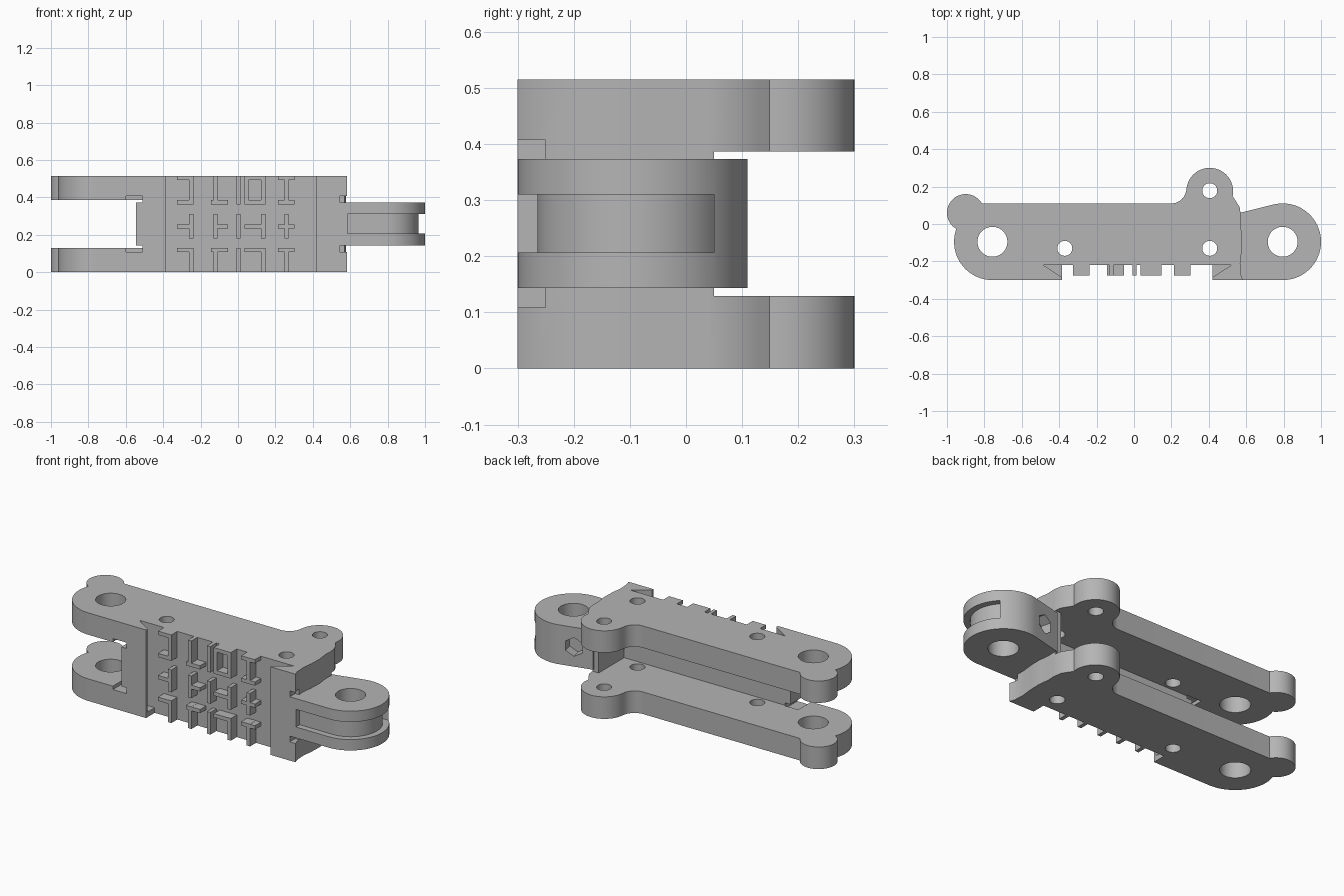
import bpy, bmesh
from math import sin, cos, radians
from mathutils import Vector

cube = bpy.data.objects.get("Cube")
if cube:
    bpy.data.objects.remove(cube, do_unlink=True)

grey = bpy.data.materials.new("plain_grey")
grey.use_nodes = True
colour = (0.46, 0.46, 0.46, 1)
grey.diffuse_color = colour
grey.node_tree.nodes["Principled BSDF"].inputs["Base Color"].default_value = colour

HEIGHT = 0.515
PLATE_LOW, PLATE_HIGH = 0.129, 0.387
FLOOR = -0.22
FORK = (-0.757, -0.095)
LUG = (0.795, -0.095)
ROUND = 0.205


def arc(centre, r, start, end, n=24):
    steps = [radians(start + (end - start) * i / n) for i in range(n + 1)]
    return [(centre[0] + r * cos(a), centre[1] + r * sin(a)) for a in steps]


def finish(name, bm):
    bmesh.ops.recalc_face_normals(bm, faces=bm.faces)
    mesh = bpy.data.meshes.new(name)
    bm.to_mesh(mesh)
    bm.free()
    mesh.materials.append(grey)
    ob = bpy.data.objects.new(name, mesh)
    bpy.context.collection.objects.link(ob)
    return ob


def add_prism(bm, outline, z0, z1):
    face = bm.faces.new([bm.verts.new((x, y, z0)) for x, y in outline])
    out = bmesh.ops.extrude_face_region(bm, geom=[face])
    top = [v for v in out["geom"] if isinstance(v, bmesh.types.BMVert)]
    bmesh.ops.translate(bm, verts=top, vec=(0, 0, z1 - z0))


def prism(name, outline, z0, z1):
    bm = bmesh.new()
    add_prism(bm, outline, z0, z1)
    return finish(name, bm)


def rect(x0, x1, y0, y1):
    return [(x0, y0), (x1, y0), (x1, y1), (x0, y1)]


def combine(target, other, operation="DIFFERENCE"):
    other.hide_render = True
    mod = target.modifiers.new("cut", "BOOLEAN")
    mod.operation = operation
    mod.solver = "EXACT"
    mod.object = other
    bpy.context.view_layer.objects.active = target
    bpy.ops.object.modifier_apply(modifier=mod.name)
    bpy.data.objects.remove(other, do_unlink=True)


def drill(target, centre, r):
    combine(target, prism("drill", arc(centre, r, 0, 352.5, 47), -0.1, 0.7))


# Body: side outline extruded over the full height
outline = [(-0.385, -0.30), (-0.385, FLOOR), (0.42, FLOOR), (0.42, -0.30),
           (0.582, -0.30), (0.572, -0.27), (0.568, -0.21), (0.576, -0.14),
           (0.578, -0.07), (0.57, -0.005), (0.572, 0.04), (0.565, 0.09), (0.54, 0.13)]
outline += arc((0.405, 0.175), 0.125, -12, 180, 36)
outline += arc((0.2, 0.19), 0.08, 0, -90, 12)
outline += arc((-0.9, 0.06), 0.1, 30, 235)
outline += arc(FORK, ROUND, 160, 270)
body = prism("link_body", outline, 0, HEIGHT)

# Gap between the two side plates, leaving the front web and end block
gap = [(-1.1, -0.4), (-0.545, -0.4), (-0.545, -0.185), (0.53, -0.185),
       (0.53, 0.05), (1.1, 0.05), (1.1, 0.5), (-1.1, 0.5)]
combine(body, prism("gap", gap, PLATE_LOW, PLATE_HIGH))

# Pin and screw holes
drill(body, FORK, 0.08)
for spot in [(-0.37, -0.13), (0.405, -0.13), (0.405, 0.178)]:
    drill(body, spot, 0.04)

# Undercut grooves on both sides of the front recess, closed at the bottom
groove = [(-0.37, FLOOR), (-0.485, FLOOR), (-0.385, -0.285), (-0.37, -0.285)]
for points in (groove, [(0.035 - x, y) for x, y in groove]):
    combine(body, prism("undercut", points, 0.03, 0.6))

# Small corner notches
for z in (0.109, 0.373):
    combine(body, prism("notch", rect(-0.6, -0.51, -0.4, -0.18), z, z + 0.034))
    combine(body, prism("notch", rect(0.545, 0.7, -0.4, -0.25), z, z + 0.034))

# Hinge lug with a grooved rim around an inner drum
lug_outline = [(0.56, 0.058), (0.56, -0.30)] + arc(LUG, ROUND, -90, 104, 40)
lug = prism("hinge_lug", lug_outline, 0.143, 0.373)
rim = [(0.585, -0.265)] + arc(LUG, 0.17, -90, 58.5, 32)
rim += [(1.1, 0.05), (1.1, -0.4), (0.585, -0.4)]
combine(lug, prism("rim_groove", rim, 0.207, 0.31))
drill(lug, LUG, 0.08)

# Hexagonal nut pocket in the sloping back of the lug
bm = bmesh.new()
bmesh.ops.create_cone(bm, cap_ends=True, segments=6, radius1=0.055, radius2=0.055, depth=0.12)
pocket = finish("nut_pocket", bm)
pocket.rotation_euler = Vector((-0.24, 0.97, 0)).to_track_quat("Z", "Y").to_euler()
pocket.location = (0.665, 0.085, 0.258)
bpy.context.view_layer.update()
combine(lug, pocket)
combine(body, lug, "UNION")

# Raised bar pattern on the front recess: bottom and top, uprights, crossbars
W = 0.011
columns = [(-0.325, -0.239), (-0.145, -0.053), (0.035, 0.146), (0.213, 0.302)]
uprights = [-0.25, -0.12, 0.003, 0.135, 0.26]
rows = [(0, 0.13, uprights, [0.118]),
        (0.18, 0.31, uprights, [0.245]),
        (0.363, HEIGHT, uprights + [0.046], [0.374, HEIGHT - W])]
bm = bmesh.new()
for low, high, posts, bars in rows:
    for x in posts:
        add_prism(bm, rect(x - W, x + W, -0.275, FLOOR + 0.005), low, high)
    for z in bars:
        for i, (x0, x1) in enumerate(columns):
            if i == 1 and z > 0.45:
                continue
            if low == 0.18 and i < 3:
                x0, x1 = (-0.12, x1) if i == 1 else (x0, uprights[0] if i == 0 else 0.135)
            add_prism(bm, rect(x0, x1, -0.275, FLOOR + 0.005), z - W, z + W)
finish("front_relief_bars", bm)

# Smooth the curves and keep the edges crisp
bpy.ops.object.select_all(action="DESELECT")
body.select_set(True)
bpy.context.view_layer.objects.active = body
bpy.ops.object.shade_smooth_by_angle(angle=radians(30))
